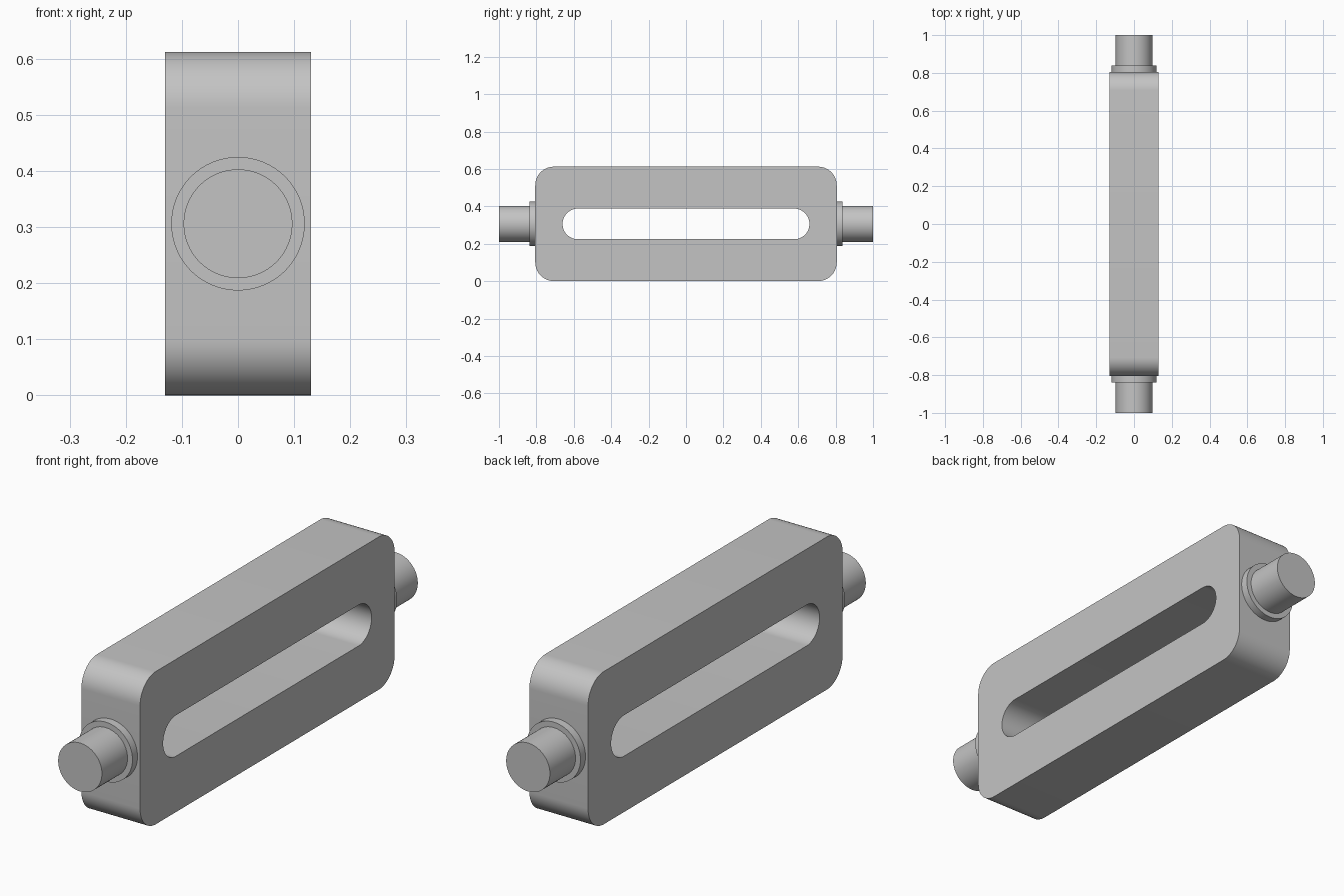
import bpy, bmesh
from math import sin, cos, pi, radians

cube = bpy.data.objects.get("Cube")
if cube:
    bpy.data.objects.remove(cube, do_unlink=True)

MID_Z = 0.306

steel = bpy.data.materials.new("grey steel")
steel.use_nodes = True
grey = (0.55, 0.55, 0.55, 1)
steel.diffuse_color = grey
steel.node_tree.nodes["Principled BSDF"].inputs["Base Color"].default_value = grey


def finish(bm, name):
    """Turn a bmesh into a smooth object with sharp edges kept."""
    bmesh.ops.remove_doubles(bm, verts=bm.verts, dist=0.0001)
    bmesh.ops.recalc_face_normals(bm, faces=bm.faces)
    mesh = bpy.data.meshes.new(name)
    bm.to_mesh(mesh)
    bm.free()
    mesh.materials.append(steel)
    obj = bpy.data.objects.new(name, mesh)
    bpy.context.collection.objects.link(obj)
    bpy.ops.object.select_all(action='DESELECT')
    obj.select_set(True)
    bpy.context.view_layer.objects.active = obj
    bpy.ops.object.shade_smooth_by_angle(angle=radians(30))
    return obj


def rounded_loop(half_y, half_z, radius, steps=14):
    """Rounded rectangle outline in the side plane."""
    points = []
    for q, (sy, sz) in enumerate([(1, 1), (-1, 1), (-1, -1), (1, -1)]):
        for i in range(steps + 1):
            a = (q + i / steps) * pi / 2
            points.append((sy * (half_y - radius) + radius * cos(a),
                           MID_Z + sz * (half_z - radius) + radius * sin(a)))
    return points


def build_frame(half_width):
    """Slotted block: an outer and an inner outline joined on both sides."""
    bm = bmesh.new()
    outer = rounded_loop(0.806, MID_Z, 0.1)
    inner = rounded_loop(0.66, 0.082, 0.082)
    rings = [[bm.verts.new((x, y, z)) for y, z in loop]
             for loop, x in ((outer, half_width), (inner, half_width),
                             (inner, -half_width), (outer, -half_width))]
    n = len(outer)
    for r in range(4):
        a, b = rings[r], rings[(r + 1) % 4]
        for i in range(n):
            j = (i + 1) % n
            bm.faces.new((a[i], a[j], b[j], b[i]))
    return finish(bm, "slotted_frame")


def build_pin(name, side):
    """Stepped round pin: collar against the frame, then the shaft."""
    bm = bmesh.new()
    profile = [(0.119, 0.80), (0.119, 0.838), (0.097, 0.838), (0.097, 1.0)]
    n = 64
    rings = [[bm.verts.new((r * cos(2 * pi * i / n), side * y,
                            MID_Z + r * sin(2 * pi * i / n))) for i in range(n)]
             for r, y in profile]
    for a, b in zip(rings, rings[1:]):
        for i in range(n):
            j = (i + 1) % n
            bm.faces.new((a[i], a[j], b[j], b[i]))
    bm.faces.new(rings[0])
    bm.faces.new(rings[-1])
    return finish(bm, name)


build_frame(0.13)
build_pin("front_pin", -1)
build_pin("back_pin", 1)
